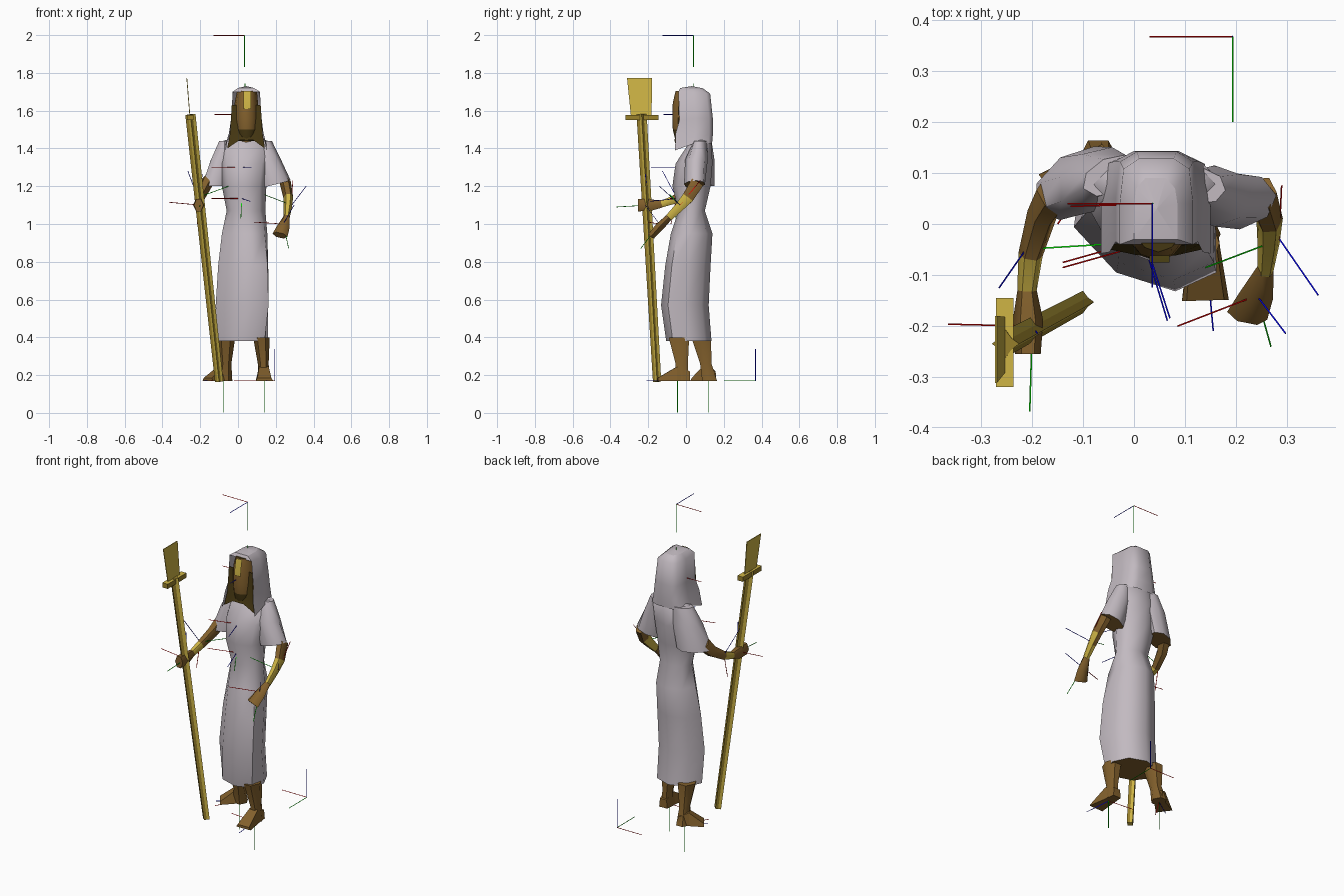
import bpy, bmesh, math
from mathutils import Vector


def material(name, rgb):
    m = bpy.data.materials.new(name)
    m.diffuse_color = (*rgb, 1)
    return m


CLOTH = material("pale_cloth", (0.54, 0.49, 0.53))
SKIN = material("brown_skin", (0.23, 0.12, 0.026))
GOLD = material("bright_gold", (0.62, 0.46, 0.06))
WOOD = material("dull_gold", (0.32, 0.22, 0.025))
DARK = material("dark_hair", (0.06, 0.038, 0.006))
RED = material("axis_red", (0.8, 0.0, 0.0))
GREEN = material("axis_green", (0.0, 0.8, 0.0))
BLUE = material("axis_blue", (0.0, 0.0, 0.8))


def oval(z, x0, x1, y0, y1, n=8, front=0.0):
    """Level ring given by its extents; front shifts the front half in x."""
    cx, cy, rx, ry = (x0 + x1) / 2, (y0 + y1) / 2, (x1 - x0) / 2, (y1 - y0) / 2
    pts = []
    for i in range(n):
        a = 2 * math.pi * i / n
        c, s = math.cos(a), math.sin(a)
        pts.append((cx + rx * c + front * max(0, -s), cy + ry * s, z))
    return pts


def turned(z, cx, cy, long, short, deg, tilt=0.0, n=8):
    """Ring with its long axis turned by deg; tilt raises z toward +x."""
    t = math.radians(deg)
    pts = []
    for i in range(n):
        a = 2 * math.pi * i / n
        u, v = long * math.cos(a), short * math.sin(a)
        dx, dy = u * math.cos(t) - v * math.sin(t), u * math.sin(t) + v * math.cos(t)
        pts.append((cx + dx, cy + dy, z + tilt * dx))
    return pts


def loft(name, rings, mats, closed=True, caps=True, rule=None, smooth=True):
    """Skin a list of equal rings; rule(face) picks the material index."""
    bm = bmesh.new()
    rows = [[bm.verts.new(p) for p in r] for r in rings]
    n = len(rows[0])
    for a, b in zip(rows, rows[1:]):
        for i in range(n if closed else n - 1):
            j = (i + 1) % n
            bm.faces.new((a[i], a[j], b[j], b[i]))
    if caps:
        bm.faces.new(rows[0][::-1])
        bm.faces.new(rows[-1])
    if closed:
        bmesh.ops.recalc_face_normals(bm, faces=bm.faces)
    bm.normal_update()
    bm.faces.index_update()
    for f in bm.faces:
        f.smooth = smooth
        if rule:
            f.material_index = rule(f)
    me = bpy.data.meshes.new(name)
    bm.to_mesh(me)
    bm.free()
    ob = bpy.data.objects.new(name, me)
    bpy.context.collection.objects.link(ob)
    for m in mats:
        me.materials.append(m)
    if smooth:
        bpy.context.view_layer.objects.active = ob
        ob.select_set(True)
        bpy.ops.object.shade_smooth_by_angle(angle=math.radians(60))
        ob.select_set(False)
    return ob


def tube(name, path, mats, n=6, rule=None, smooth=True, star=1.0):
    """Limb through (centre, half width, half height) stations; star pulls in odd corners."""
    cs = [Vector(p[0]) for p in path]
    rings = []
    for i, (c, w, h) in enumerate(path):
        d = (cs[min(i + 1, len(cs) - 1)] - cs[max(i - 1, 0)]).normalized()
        side = Vector((1, 0, 0)) - d * d.x
        side.normalize()
        up = side.cross(d)
        ring = []
        for k in range(n):
            a = 2 * math.pi * k / n
            s = star if k % 2 else 1.0
            ring.append(Vector(c) + side * w * s * math.cos(a) + up * h * s * math.sin(a))
        rings.append(ring)
    return loft(name, rings, mats, rule=rule, smooth=smooth)


def underside(f):
    return 1 if f.normal.z < -0.8 else 0


# long robe, brown underneath at the hem
loft("robe", [
    oval(0.38, -0.115, 0.16, -0.105, 0.135, front=0.03),
    oval(0.57, -0.118, 0.16, -0.132, 0.12, front=0.06),
    oval(0.78, -0.105, 0.16, -0.11, 0.13, front=0.05),
    oval(0.95, -0.085, 0.155, -0.08, 0.14, front=0.03),
    oval(1.07, -0.06, 0.145, -0.04, 0.10),
    oval(1.20, -0.085, 0.15, -0.072, 0.13),
    oval(1.32, -0.095, 0.165, -0.055, 0.14),
    oval(1.435, -0.095, 0.175, 0.02, 0.135),
    oval(1.455, -0.03, 0.11, 0.04, 0.12),
], [CLOTH, SKIN], rule=lambda f: 1 if f.normal.z < -0.9 and f.calc_center_median().z < 0.4 else 0)

# wide sleeves flowing out of the shoulders, open at the elbow
loft("right_sleeve", [
    turned(1.44, -0.045, 0.095, 0.06, 0.035, 25), turned(1.34, -0.072, 0.085, 0.082, 0.06, 30),
    turned(1.20, -0.112, 0.08, 0.095, 0.06, 33)], [CLOTH, SKIN], rule=underside)
loft("left_sleeve", [
    turned(1.44, 0.13, 0.075, 0.05, 0.035, -10), turned(1.34, 0.158, 0.055, 0.07, 0.06, 0),
    turned(1.21, 0.2, 0.045, 0.08, 0.056, 8, tilt=0.25)], [CLOTH, SKIN], rule=underside)


# bare forearms with gold bracers, and mitten hands


def bracer(lo, hi):
    return lambda f: 1 if lo < f.calc_center_median().y < hi else 0


tube("right_forearm", [
    ((-0.158, 0.06, 1.23), 0.035, 0.04), ((-0.18, 0.02, 1.18), 0.03, 0.034),
    ((-0.203, -0.06, 1.13), 0.024, 0.026), ((-0.21, -0.13, 1.105), 0.019, 0.02)],
    [SKIN, GOLD], rule=bracer(-0.12, -0.05))
tube("right_hand", [
    ((-0.21, -0.125, 1.105), 0.018, 0.02), ((-0.208, -0.19, 1.10), 0.03, 0.036),
    ((-0.208, -0.255, 1.10), 0.025, 0.038)], [SKIN])
tube("left_forearm", [
    ((0.25, 0.06, 1.22), 0.03, 0.04), ((0.266, 0.01, 1.14), 0.026, 0.036),
    ((0.264, -0.035, 1.09), 0.022, 0.028), ((0.258, -0.09, 1.035), 0.016, 0.022)],
    [SKIN, GOLD], rule=bracer(-0.08, 0.0))
tube("left_hand", [
    ((0.258, -0.085, 1.04), 0.016, 0.02), ((0.24, -0.14, 0.985), 0.034, 0.026),
    ((0.222, -0.18, 0.94), 0.041, 0.022)], [SKIN])

# lower legs
loft("right_leg", [oval(0.17, -0.11, -0.03, 0.08, 0.17, 6), oval(0.26, -0.095, -0.035, 0.07, 0.14, 6),
                   oval(0.40, -0.115, -0.015, 0.02, 0.14, 6)], [SKIN])
loft("left_leg", [oval(0.17, 0.105, 0.17, -0.06, 0.02, 6), oval(0.26, 0.105, 0.162, -0.06, 0.015, 6),
                  oval(0.40, 0.08, 0.168, -0.10, 0.025, 6)], [SKIN])


# wedge feet: heel, ankle and flat toes


def foot(name, heel, toe):
    h, t = Vector(heel), Vector(toe)
    d = t - h
    side = Vector((-d.y, d.x, 0)).normalized()
    rings = []
    for f, w, top in ((0, 0.026, 0.05), (0.4, 0.032, 0.075), (1, 0.046, 0.015)):
        c = h + d * f
        lift = Vector((0, 0, top))
        rings.append([c - side * w, c + side * w, c + side * w * 0.8 + lift, c - side * w * 0.8 + lift])
    loft(name, rings, [SKIN], smooth=False)


foot("right_foot", (-0.05, 0.14, 0.17), (-0.16, 0.06, 0.17))
foot("left_foot", (0.135, 0.02, 0.17), (0.14, -0.15, 0.17))

# head: skin in front, dark hair at the sides, dark beard
loft("neck", [oval(1.42, 0.0, 0.085, 0.02, 0.11), oval(1.55, 0.0, 0.085, 0.0, 0.1)], [SKIN])
loft("face", [
    oval(1.44, 0.0, 0.09, -0.055, 0.04, 12), oval(1.50, -0.012, 0.104, -0.07, 0.07, 12),
    oval(1.56, -0.018, 0.108, -0.072, 0.08, 12), oval(1.64, -0.018, 0.106, -0.07, 0.09, 12),
    oval(1.705, -0.005, 0.10, -0.055, 0.08, 12)], [SKIN, DARK],
    rule=lambda f: 1 if f.calc_center_median().z < 1.49 or f.calc_center_median().y > 0.0 else 0)
loft("hair_and_beard", [
    [(-0.057, -0.048, 1.40), (0.01, -0.062, 1.445), (0.08, -0.062, 1.445), (0.142, -0.048, 1.40)],
    [(-0.042, -0.04, 1.48), (0.01, -0.045, 1.48), (0.08, -0.045, 1.48), (0.13, -0.04, 1.48)],
    [(-0.033, -0.038, 1.63), (0.01, -0.03, 1.63), (0.08, -0.03, 1.63), (0.12, -0.038, 1.63)]],
    [DARK], closed=False, caps=False)
loft("forehead_band", [[(x, y, z) for x in (0.03, 0.07)] for y, z in
                       ((-0.076, 1.61), (-0.073, 1.65), (-0.062, 1.705))], [GOLD], closed=False, caps=False)

# head cloth: open-fronted shell from crown down to two hanging front points
hood = []
for z, xl, xr, yf, ys, yb, zf in (
        (1.718, 0.0, 0.085, -0.03, 0.04, 0.09, 1.72),
        (1.69, -0.028, 0.116, -0.04, 0.04, 0.128, 1.70),
        (1.56, -0.036, 0.125, -0.035, 0.05, 0.142, 1.55),
        (1.48, -0.048, 0.135, -0.055, 0.05, 0.143, 1.48),
        (1.425, -0.065, 0.15, -0.058, 0.04, 0.138, 1.39)):
    w = (xr - xl) * 0.13
    hood.append([(xl, yf, zf), (xl, ys, z), (xl + w * 0.4, yb - 0.02, z), (xl + 2 * w, yb, z),
                 (xr - 2 * w, yb, z), (xr - w * 0.4, yb - 0.02, z), (xr, ys, z), (xr, yf, zf)])
loft("head_cloth", hood, [CLOTH], closed=False, caps=False)
loft("head_cloth_top", [hood[0], [(0.045, 0.03, 1.73)] * 8], [CLOTH], caps=False)
loft("head_cloth_brow", [[hood[0][0], hood[0][7]], [hood[1][0], hood[1][7]]], [CLOTH], closed=False, caps=False)

# leaning fluted staff, bright and dull flutes in turn
tube("staff", [((-0.10, -0.153, 0.165), 0.022, 0.022), ((-0.252, -0.235, 1.58), 0.027, 0.027)],
     [GOLD, WOOD], n=8, smooth=False, star=0.6, rule=lambda f: f.index % 2)


def box(name, bottom, top, mats, rule=None):
    """Tapered block from two (z, x0, x1, y0, y1) levels."""
    loft(name, [[(a, c, z), (b, c, z), (b, d, z), (a, d, z)] for z, a, b, c, d in (bottom, top)],
         mats, rule=rule, smooth=False)


box("staff_crosspiece", (1.55, -0.271, -0.236, -0.32, -0.145), (1.578, -0.271, -0.236, -0.32, -0.145),
    [WOOD, GOLD], rule=lambda f: 1 if f.normal.z > 0.5 else 0)
box("staff_blade", (1.575, -0.257, -0.253, -0.292, -0.182), (1.772, -0.273, -0.269, -0.312, -0.18), [GOLD])

# thin axis markers at the joints: origin, then red, green and blue ends
markers = {
    "crown": ((0.035, 0.04, 1.998), (-0.13, 0.04, 1.998), (0.035, 0.04, 1.83), (0.035, -0.125, 1.998)),
    "ground": ((0.193, 0.368, 0.17), (0.03, 0.368, 0.17), (0.193, 0.2, 0.17), (0.193, 0.368, 0.338)),
    "left_ankle": ((0.14, -0.045, 0.17), (-0.02, -0.03, 0.17), (0.14, -0.045, 0.002), (0.155, -0.21, 0.17)),
    "right_ankle": ((-0.075, 0.12, 0.17), (-0.15, 0.0, 0.17), (-0.075, 0.12, 0.002), (-0.18, 0.05, 0.17)),
    "right_wrist": ((-0.2, -0.2, 1.10), (-0.365, -0.196, 1.115), (-0.205, -0.368, 1.09), (-0.19, -0.215, 1.265)),
    "right_elbow": ((-0.213, -0.05, 1.14), (-0.215, -0.08, 1.0), (-0.05, -0.04, 1.2), (-0.265, -0.125, 1.28)),
    "left_elbow": ((0.285, -0.03, 1.1), (0.29, 0.075, 1.23), (0.14, -0.085, 1.155), (0.361, -0.14, 1.2)),
    "left_wrist": ((0.24, -0.14, 1.0), (0.085, -0.2, 1.01), (0.268, -0.24, 0.87), (0.297, -0.215, 1.1)),
    "waist": ((0.02, -0.04, 1.135), (-0.14, -0.085, 1.135), (0.015, -0.055, 1.03), (0.065, -0.19, 1.12)),
    "chest": ((0.02, -0.03, 1.3), (-0.14, -0.075, 1.3), (0.02, -0.03, 1.14), (0.07, -0.185, 1.3)),
    "head": ((0.035, 0.04, 1.58), (-0.125, 0.035, 1.58), (0.037, 0.04, 1.745), (0.035, -0.12, 1.58)),
}
for part, (origin, *ends) in markers.items():
    for axis, end, mat in zip(("red", "green", "blue"), ends, (RED, GREEN, BLUE)):
        o, e = Vector(origin), Vector(end)
        q = (e - o).to_track_quat('Z', 'Y')
        corners = [q @ Vector((math.cos(a), math.sin(a), 0)) * 0.002 for a in (0, 2.1, 4.2)]
        loft(f"{part}_{axis}_marker", [[o + c for c in corners], [e + c for c in corners]], [mat], smooth=False)
